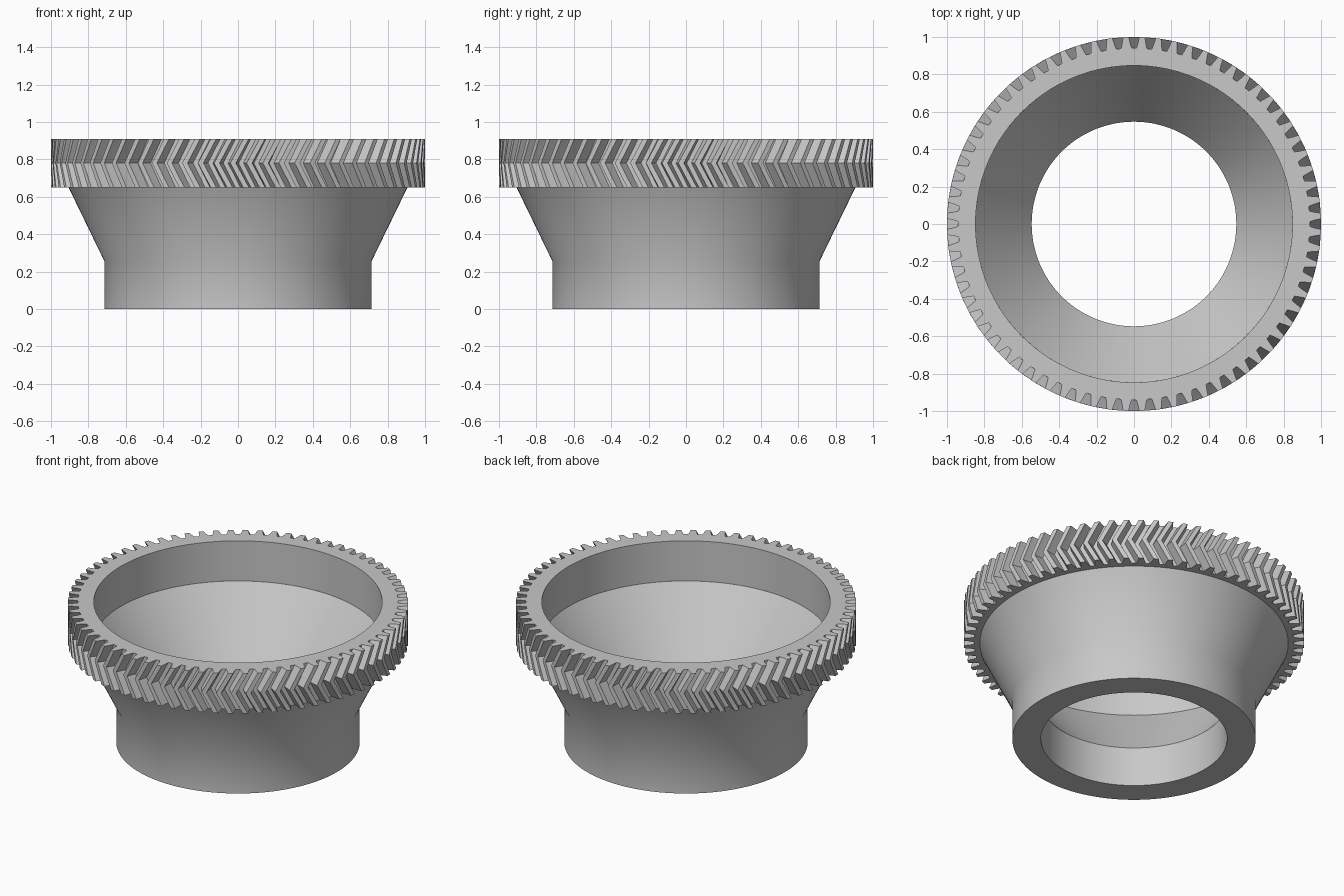
import bpy, bmesh, math

cube = bpy.data.objects.get("Cube")
if cube:
    bpy.data.objects.remove(cube, do_unlink=True)

TEETH = 72
BORE, RIM = 0.547, 0.847          # inner radii, bottom and top
LOW, MID, TOP = 0.65, 0.78, 0.91  # heights of the gear band
TWIST = 0.07                      # chevron sweep in radians

grey = bpy.data.materials.new("plain grey")
colour = (0.58, 0.58, 0.58, 1)
grey.diffuse_color = colour
grey.use_nodes = True
grey.node_tree.nodes["Principled BSDF"].inputs["Base Color"].default_value = colour


def add_part(name, rings, closed):
    """Skin a list of equal-length rings into one smooth-shaded part."""
    bm = bmesh.new()
    loops = [[bm.verts.new(p) for p in ring] for ring in rings]
    pairs = list(zip(loops, loops[1:]))
    if closed:
        pairs.append((loops[-1], loops[0]))
    for a, b in pairs:
        for i in range(len(a)):
            j = (i + 1) % len(a)
            bm.faces.new((a[i], a[j], b[j], b[i]))
    mesh = bpy.data.meshes.new(name)
    bm.to_mesh(mesh)
    bm.free()
    mesh.materials.append(grey)
    obj = bpy.data.objects.new(name, mesh)
    bpy.context.collection.objects.link(obj)
    bpy.ops.object.select_all(action='DESELECT')
    obj.select_set(True)
    bpy.context.view_layer.objects.active = obj
    bpy.ops.object.shade_smooth_by_angle(angle=math.radians(30))


def ring(profile, z, turn=0.0):
    """Ring of (angle, radius) pairs at height z, turned about the axis."""
    return [(r * math.cos(a + turn), r * math.sin(a + turn), z) for a, r in profile]


def circle(r, count):
    return [(math.tau * i / count, r) for i in range(count)]


# Flared body: neck, cone and inner funnel
body = [(RIM, LOW), (BORE, 0.255), (BORE, 0), (0.715, 0), (0.715, 0.257), (0.906, LOW)]
add_part("flared_body", [ring(circle(r, 144), z) for r, z in body][::-1][::-1], False)

# One tooth space and tooth, as (fraction of pitch, radius)
tooth = [(-0.16, 0.94), (0.16, 0.94), (0.25, 0.967), (0.33, 1.0),
         (0.50, 1.0), (0.67, 1.0), (0.75, 0.967)]
pitch = math.tau / TEETH
outline = [((k + f) * pitch, r) for k in range(TEETH) for f, r in tooth]
inner = [(a, RIM) for a, r in outline]

# Herringbone gear band with its smooth inner wall
add_part("herringbone_gear_ring", [
    ring(inner, LOW), ring(outline, LOW), ring(outline, MID, -TWIST),
    ring(outline, TOP), ring(inner, TOP)], True)
